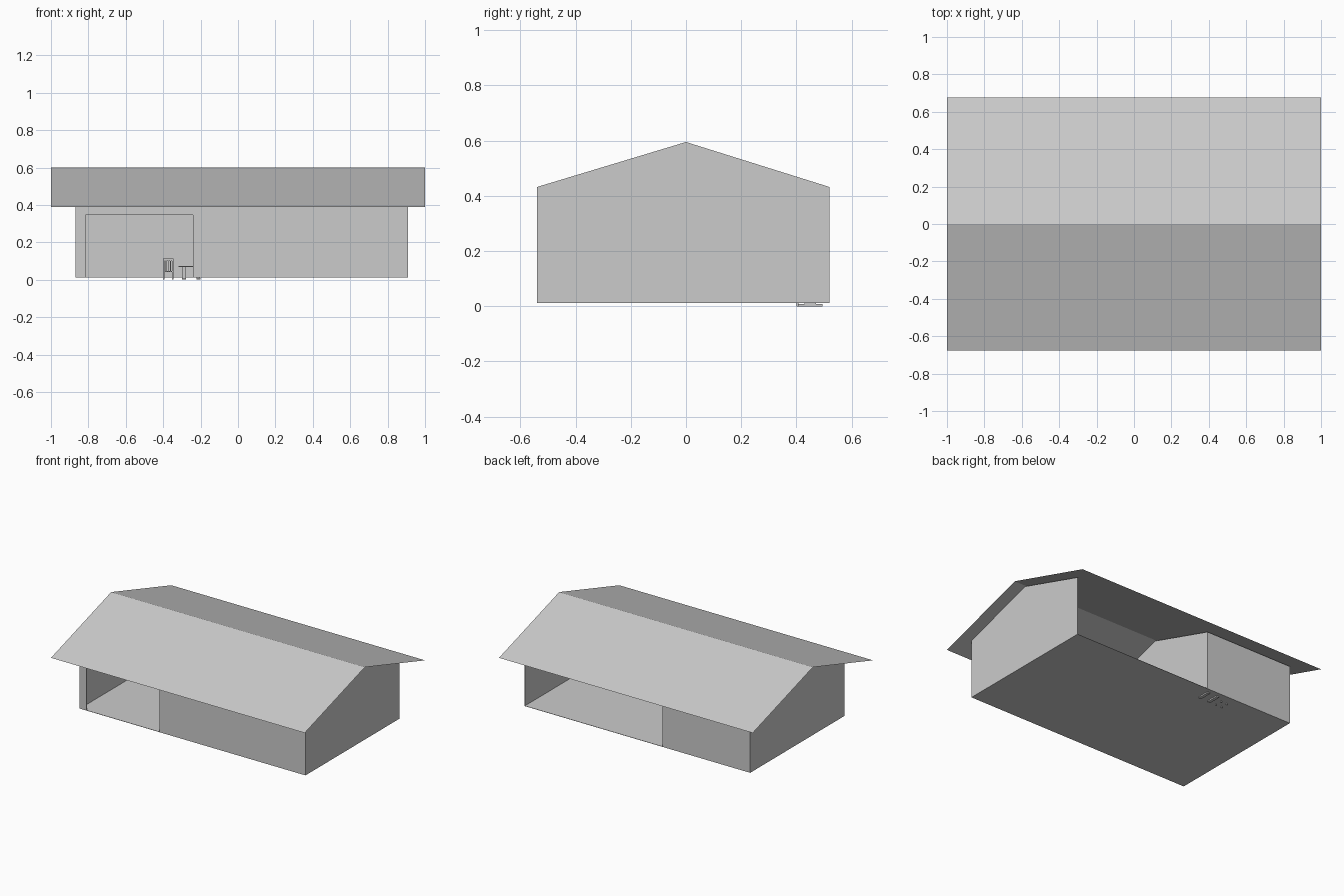
import bpy, bmesh
from mathutils import Vector

if "Cube" in bpy.data.objects:
    bpy.data.objects.remove(bpy.data.objects["Cube"])


def prism(name, outline, push):
    """Flat outline extruded along push; a zero push leaves a single sheet."""
    bm = bmesh.new()
    face = bm.faces.new([bm.verts.new(p) for p in outline])
    push = Vector(push)
    if push.length > 0:
        ext = bmesh.ops.extrude_face_region(bm, geom=[face], use_keep_orig=True)
        moved = [g for g in ext["geom"] if isinstance(g, bmesh.types.BMVert)]
        bmesh.ops.translate(bm, vec=push, verts=moved)
        bmesh.ops.recalc_face_normals(bm, faces=bm.faces)
    mesh = bpy.data.meshes.new(name)
    bm.to_mesh(mesh)
    bm.free()
    ob = bpy.data.objects.new(name, mesh)
    bpy.context.collection.objects.link(ob)
    return ob


def box(name, x0, x1, y0, y1, z0, z1):
    return prism(name, [(x0, y0, z0), (x1, y0, z0), (x1, y1, z0), (x0, y1, z0)],
                 (0, 0, z1 - z0))


LEFT, MID, RIGHT = -0.87, -0.18, 0.91
FRONT, BACK = -0.54, 0.52
BASE, WALL, PEAK = 0.013, 0.432, 0.595
T = 0.004

# Floor slab
box("floor", LEFT, RIGHT, FRONT, BACK, BASE - 0.002, BASE)

# Gabled end walls and the partition between garage and open room
gable = [(FRONT, BASE), (BACK, BASE), (BACK, WALL), (0, PEAK), (FRONT, WALL)]
for name, x, t in (("left_wall", LEFT, T), ("partition_wall", MID, -T),
                   ("right_wall", RIGHT, -T)):
    prism(name, [(x, y, z) for y, z in gable], (t, 0, 0))

# Front wall around the wide doorway, one U-shaped outline
d0, d1, head = -0.815, -0.24, 0.345
front = [(LEFT, BASE), (d0, BASE), (d0, head), (d1, head), (d1, BASE),
         (RIGHT, BASE), (RIGHT, WALL), (LEFT, WALL)]
prism("front_wall", [(x, FRONT, z) for x, z in front], (0, T, 0))

# Back wall closes only the garage side
box("back_wall", LEFT, MID, BACK - T, BACK, BASE, WALL)

# Thin roof sheets
for name, s in (("front_roof", -1), ("back_roof", 1)):
    eave = s * 0.677
    prism(name, [(s, 0, 0.6), (-s, 0, 0.6), (-s, eave, 0.39), (s, eave, 0.39)],
          (0, 0, 0))

# Dining chair with slatted back facing the doorway
cx, cy = -0.373, 0.43
for sx in (-1, 1):
    x = cx + sx * 0.024
    box("chair_back_post", x - 0.003, x + 0.003, cy - 0.029, cy - 0.023, 0, 0.108)
    box("chair_front_leg", x - 0.003, x + 0.003, cy + 0.022, cy + 0.028, 0, 0.045)
box("chair_seat", cx - 0.027, cx + 0.027, cy - 0.028, cy + 0.029, 0.042, 0.048)
box("chair_top_rail", cx - 0.027, cx + 0.027, cy - 0.029, cy - 0.024, 0.1, 0.114)
for i in (-1, 0, 1):
    x = cx + i * 0.012
    box("chair_slat", x - 0.002, x + 0.002, cy - 0.028, cy - 0.025, 0.048, 0.1)

# Trestle table
tx, ty = -0.25, 0.45
box("table_top", tx - 0.068, tx + 0.066, ty - 0.05, ty + 0.05, 0.067, 0.074)
for sx in (-1, 1):
    x = tx + sx * 0.038
    box("table_leg", x - 0.009, x + 0.009, ty - 0.02, ty + 0.02, 0.008, 0.067)
    box("table_foot", x - 0.011, x + 0.011, ty - 0.045, ty + 0.045, 0, 0.008)
